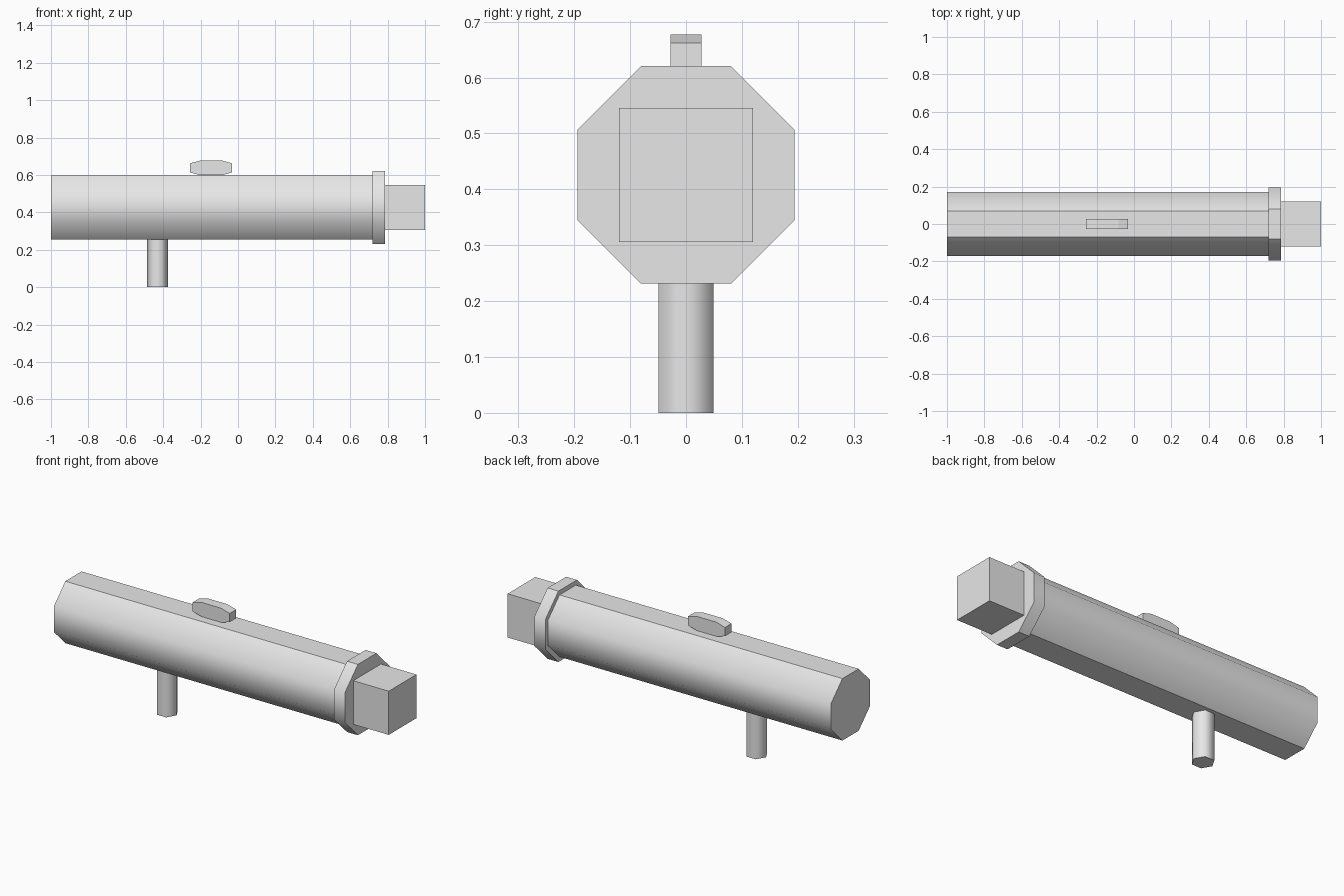
import bpy, bmesh, math

if "Cube" in bpy.data.objects:
    bpy.data.objects.remove(bpy.data.objects["Cube"])

grey = bpy.data.materials.new("light_grey")
grey.diffuse_color = (0.8, 0.8, 0.8, 1)
grey.use_nodes = True
grey.node_tree.nodes["Principled BSDF"].inputs["Base Color"].default_value = grey.diffuse_color


def prism(name, profile, to_3d, start, end, smooth=None):
    """Extrude a 2D profile between start and end; to_3d maps (u, v, t) to xyz.
    smooth: None = flat, otherwise a rule choosing which faces blend smoothly."""
    bm = bmesh.new()
    rings = [[bm.verts.new(to_3d(u, v, t)) for u, v in profile] for t in (start, end)]
    n = len(profile)
    sides = [bm.faces.new((rings[0][i], rings[0][(i + 1) % n],
                           rings[1][(i + 1) % n], rings[1][i])) for i in range(n)]
    bm.faces.new(rings[0][::-1])
    bm.faces.new(rings[1])
    bmesh.ops.recalc_face_normals(bm, faces=bm.faces)
    bm.normal_update()
    if smooth:
        blended = {f for f in sides if smooth(f.normal)}
        for f in blended:
            f.smooth = True
        for e in bm.edges:
            e.smooth = all(f in blended for f in e.link_faces)
    mesh = bpy.data.meshes.new(name)
    bm.to_mesh(mesh)
    bm.free()
    mesh.materials.append(grey)
    obj = bpy.data.objects.new(name, mesh)
    bpy.context.collection.objects.link(obj)
    return obj


def polygon(sides, radius, turn=0.0):
    return [(radius * math.cos(turn + math.tau * i / sides),
             radius * math.sin(turn + math.tau * i / sides)) for i in range(sides)]


def octagon(half_width):
    return polygon(8, half_width / math.cos(math.pi / 8), math.pi / 8)


AXIS_Z = 0.426
along_x = lambda u, v, t: (t, u, AXIS_Z + v)
not_level = lambda n: abs(n.z) < 0.9

# Main tube and its front collar: octagons with crisp top and bottom flats
prism("tube_body", octagon(0.17), along_x, -1.0, 0.72, not_level)
prism("front_collar", octagon(0.1945), along_x, 0.719, 0.785, not_level)

# Square block at the front end
s = 0.12
prism("end_block", [(-s, -s), (s, -s), (s, s), (-s, s)], along_x, 0.785, 1.0)

# Six-sided handle below
prism("handle", polygon(6, 0.057), lambda u, v, t: (u - 0.43, v, t), 0.0, 0.265,
      lambda n: True)

# Chamfered button on top
a, b, c, d = 0.113, 0.06, 0.039, 0.024
button = [(-b, -c), (b, -c), (a, -d), (a, d), (b, c), (-b, c), (-a, d), (-a, -d)]
prism("top_button", button, lambda u, v, t: (u - 0.144, t, v + 0.638), -0.028, 0.028)
